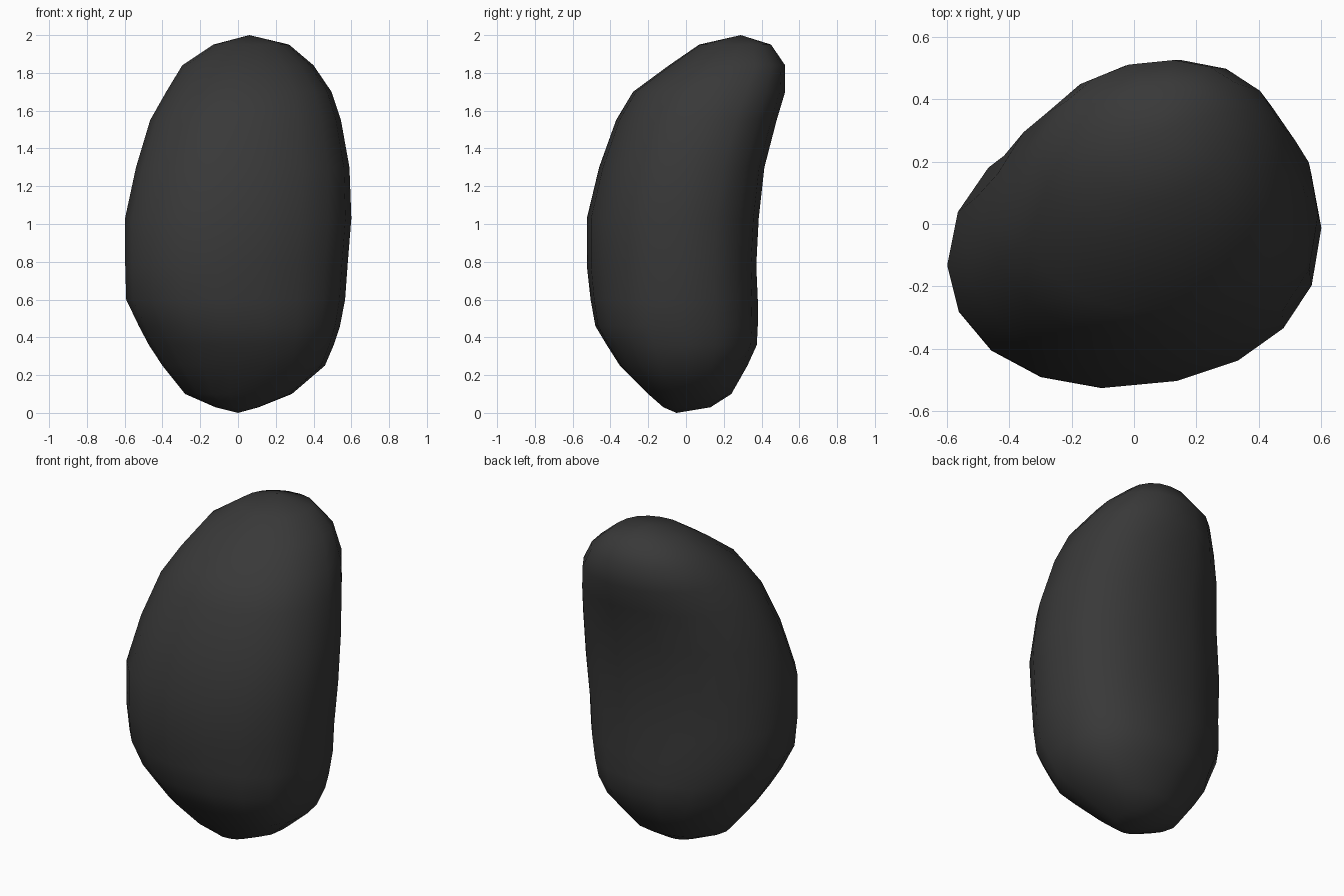
import bpy, bmesh
from math import cos, sin, tau, copysign

if "Cube" in bpy.data.objects:
    bpy.data.objects.remove(bpy.data.objects["Cube"])

SEGMENTS = 18
SKEW = 0.10

# Horizontal slices: z, x min, x max, y min, y max
slices = [
    (0.03, -0.12, 0.11, -0.12, 0.13),
    (0.10, -0.28, 0.285, -0.20, 0.24),
    (0.25, -0.40, 0.46, -0.35, 0.325),
    (0.36, -0.472, 0.507, -0.42, 0.375),
    (0.46, -0.525, 0.54, -0.48, 0.38),
    (0.60, -0.592, 0.567, -0.505, 0.38),
    (0.78, -0.597, 0.58, -0.525, 0.372),
    (1.03, -0.598, 0.60, -0.525, 0.385),
    (1.30, -0.54, 0.59, -0.46, 0.415),
    (1.55, -0.465, 0.545, -0.37, 0.48),
    (1.70, -0.38, 0.495, -0.28, 0.525),
    (1.84, -0.295, 0.40, -0.09, 0.525),
    (1.95, -0.13, 0.27, 0.07, 0.45),
]


def ring(bm, z, x0, x1, y0, y1):
    # Skewed oval fitted to the slice limits; each quadrant has its own
    # boxiness, which drifts towards the bottom and the top
    low = min(max((0.75 - z) / 0.5, 0), 1)
    high = min(max((z - 1.1) / 0.4, 0), 1)
    front_right = 0.85 - 0.08 * low
    back_left = 0.93 + 0.13 * low
    front_left = 1.02 + 0.05 * high
    pts = []
    for i in range(SEGMENTS):
        a = tau * i / SEGMENTS
        c, s = cos(a), sin(a)
        if c > 0:
            power = 0.88 if s > 0 else front_right
        else:
            power = back_left if s > 0 else front_left
        x, y = copysign(abs(c) ** power, c), copysign(abs(s) ** power, s)
        pts.append((x, y + SKEW * (1 - 0.5 * low) * x * (x1 - x0) / (y1 - y0)))
    xs, ys = [p[0] for p in pts], [p[1] for p in pts]

    def fit(v, vals, lo, hi):
        return lo + (v - min(vals)) / (max(vals) - min(vals)) * (hi - lo)
    return [bm.verts.new((fit(x, xs, x0, x1), fit(y, ys, y0, y1), z))
            for x, y in pts]


# Bent bean-shaped body lofted through the slices
bm = bmesh.new()
rings = [ring(bm, *s) for s in slices]
bottom = bm.verts.new((0.0, -0.05, 0.0))
tip = bm.verts.new((0.06, 0.29, 2.0))
for i in range(SEGMENTS):
    j = (i + 1) % SEGMENTS
    for lo, hi in zip(rings, rings[1:]):
        bm.faces.new((lo[i], lo[j], hi[j], hi[i]))
    bm.faces.new((bottom, rings[0][j], rings[0][i]))
    bm.faces.new((tip, rings[-1][i], rings[-1][j]))
bmesh.ops.recalc_face_normals(bm, faces=bm.faces)
for f in bm.faces:
    f.smooth = True

mesh = bpy.data.meshes.new("bean_body")
bm.to_mesh(mesh)
bm.free()
body = bpy.data.objects.new("bean_body", mesh)
bpy.context.collection.objects.link(body)

# Dark grey surface
mat = bpy.data.materials.new("dark_grey")
mat.diffuse_color = (0.04, 0.04, 0.04, 1.0)
mat.use_nodes = True
mat.node_tree.nodes["Principled BSDF"].inputs["Base Color"].default_value = mat.diffuse_color
mesh.materials.append(mat)
